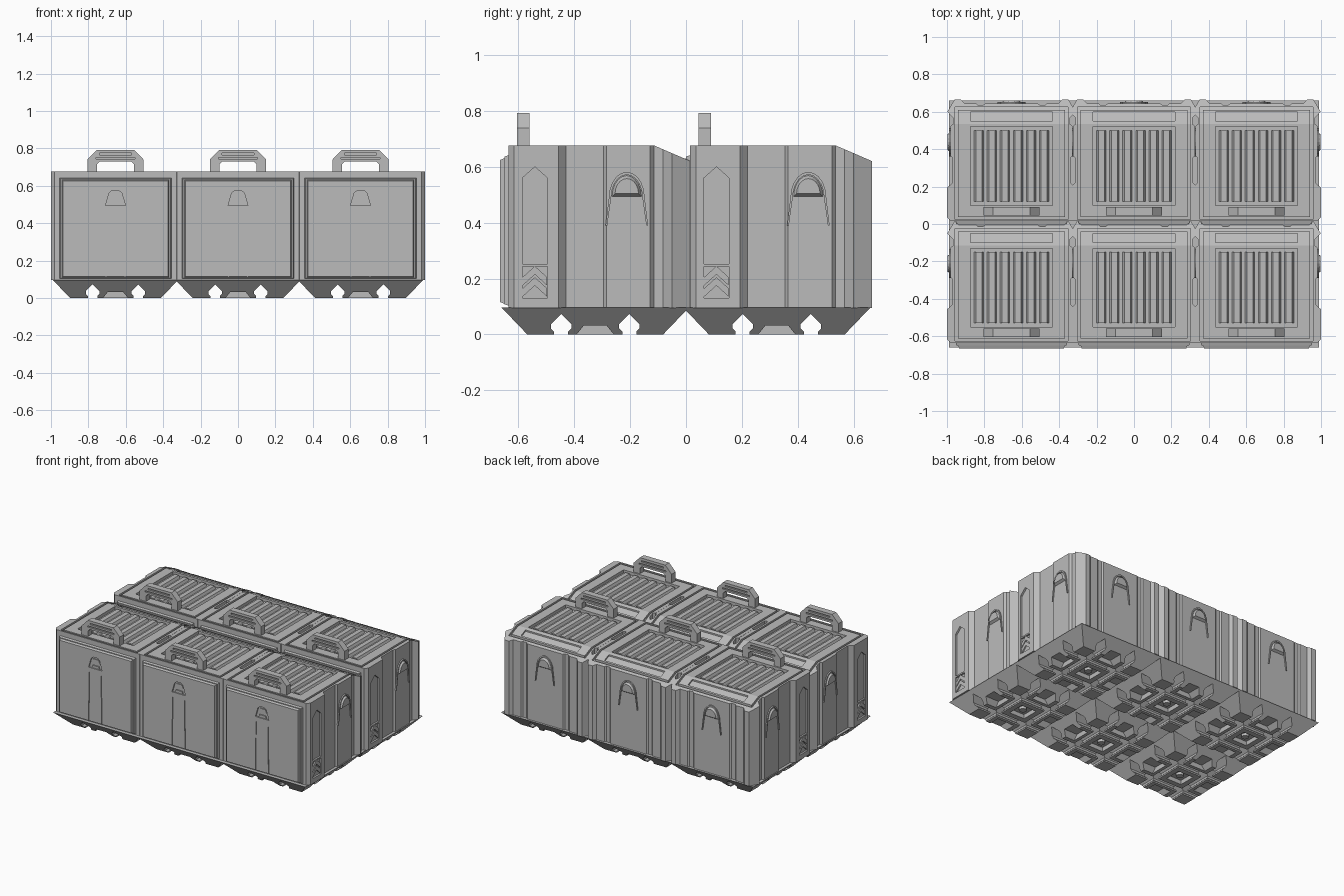
import bpy, bmesh, math

if "Cube" in bpy.data.objects:
    bpy.data.objects.remove(bpy.data.objects["Cube"])

grey = bpy.data.materials.new("light_grey")
grey.diffuse_color = (0.5, 0.5, 0.5, 1)
grey.use_nodes = True
grey.node_tree.nodes["Principled BSDF"].inputs["Base Color"].default_value = grey.diffuse_color

# Axis mappings: (a, b) is the outline, h is the extrusion direction
PLAN = lambda a, b, h: (a, b, h)
RIGHT = lambda a, b, h: (h, a, b)
LEFT = lambda a, b, h: (-h, a, b)
BACK = lambda a, b, h: (a, h, b)
FRONT = lambda a, b, h: (a, -h, b)
parts = []


def prism(name, pts, lo, hi, f, inset=0.0, cutter=False):
    """Extrude an outline from lo to hi; inset shrinks the hi end."""
    ca = (min(p[0] for p in pts) + max(p[0] for p in pts)) / 2
    cb = (min(p[1] for p in pts) + max(p[1] for p in pts)) / 2
    wa = max(p[0] for p in pts) - ca
    wb = max(p[1] for p in pts) - cb
    bm = bmesh.new()
    v0 = [bm.verts.new(f(a, b, lo)) for a, b in pts]
    v1 = [bm.verts.new(f(ca + (a - ca) * (1 - inset / wa),
                         cb + (b - cb) * (1 - inset / wb), hi)) for a, b in pts]
    bm.faces.new(v0)
    bm.faces.new(v1)
    for i in range(len(pts)):
        j = (i + 1) % len(pts)
        bm.faces.new((v0[i], v0[j], v1[j], v1[i]))
    bmesh.ops.recalc_face_normals(bm, faces=bm.faces)
    me = bpy.data.meshes.new(name)
    bm.to_mesh(me)
    bm.free()
    me.materials.append(grey)
    ob = bpy.data.objects.new(name, me)
    bpy.context.collection.objects.link(ob)
    if not cutter:
        parts.append(ob)
    return ob


def cut(target, cutters):
    """Subtract the cutters and bake the result."""
    for c in cutters:
        m = target.modifiers.new("cut", 'BOOLEAN')
        m.operation, m.solver, m.object = 'DIFFERENCE', 'EXACT', c
    bpy.context.view_layer.update()
    dg = bpy.context.evaluated_depsgraph_get()
    me = bpy.data.meshes.new_from_object(target.evaluated_get(dg))
    target.modifiers.clear()
    target.data = me
    for c in cutters:
        bpy.data.objects.remove(c)


def rect(a0, b0, a1, b1):
    return [(a0, b0), (a1, b0), (a1, b1), (a0, b1)]


def hole(pts, lo, hi, f):
    return prism("cutter", pts, lo, hi, f, cutter=True)


# Body with interlocking side outline
half = [(0.325, -0.31), (0.345, -0.29), (0.345, -0.132), (0.315, -0.104),
        (0.315, 0.03), (0.327, 0.04), (0.327, 0.197), (0.312, 0.21),
        (0.312, 0.243), (0.343, 0.275), (0.305, 0.34), (0.27, 0.34),
        (0.25, 0.32), (0.19, 0.32), (0.18, 0.312), (0.15, 0.312), (0.14, 0.32)]
body = prism("body", half + [(-x, y) for x, y in reversed(half)], 0.095, 0.677, PLAN)
cuts = [hole([(0.21, 0.677), (0.5, 0.552), (0.5, 0.9), (0.21, 0.9)], -0.6, 0.6, RIGHT)]

# Lid seam grooves, following the rear slope
seam = [(-0.3, 0.662), (0.21, 0.662), (0.3, 0.623), (0.3, 0.8), (-0.3, 0.8)]
cuts += [hole(seam, 0.287, 0.301, RIGHT), hole(seam, 0.287, 0.301, LEFT),
         hole(rect(-0.294, -0.3, 0.294, -0.287), 0.662, 0.8, PLAN),
         hole([(0.285, 0.63), (0.3, 0.623), (0.3, 0.8), (0.285, 0.8)], -0.294, 0.294, RIGHT)]
# Ribbed recess and rear slope recess
cuts += [hole(rect(-0.22, -0.225, 0.22, 0.195), 0.655, 0.8, PLAN),
         hole([(0.225, 0.66), (0.275, 0.638), (0.275, 0.8), (0.225, 0.8)], -0.22, 0.22, RIGHT)]
# Pointed side recesses
arrow = [(-0.261, 0.13), (-0.171, 0.13), (-0.171, 0.56), (-0.216, 0.6), (-0.261, 0.56)]
cuts += [hole(arrow, 0.332, 0.5, f) for f in (RIGHT, LEFT)]
cut(body, cuts)

# Lid ribs
for i in range(6):
    x = -0.175 + i * 0.07
    prism("lid_rib", [(x - 0.026, 0.654), (x + 0.026, 0.654), (x + 0.016, 0.673),
                      (x - 0.016, 0.673)], -0.205, 0.175, BACK)

# Chevrons and bar inside the side recesses
for f in (RIGHT, LEFT):
    for z in (0.135, 0.175):
        prism("side_chevron", [(-0.26, z), (-0.216, z + 0.04), (-0.172, z), (-0.172, z + 0.03),
                               (-0.216, z + 0.07), (-0.26, z + 0.03)], 0.331, 0.341, f)
    prism("side_bar", rect(-0.261, 0.243, -0.171, 0.253), 0.331, 0.344, f)

# Arched hoods on the sides and back
for f, u, d in ((RIGHT, 0.113, 0.327), (LEFT, 0.113, 0.327), (BACK, 0.0, 0.32)):
    arc = [math.pi * i / 10 for i in range(11)]
    def arch(w, top):
        return [(u + w * math.cos(t), 0.49 + (top - 0.49) * math.sin(t)) for t in arc]
    outer = [(u + 0.076, 0.39)] + arch(0.064, 0.582) + [(u - 0.076, 0.39)]
    inner = [(u + 0.07, 0.39)] + arch(0.056, 0.572) + [(u - 0.07, 0.39)]
    prism("arch_trim", outer + inner[::-1], d - 0.005, d + 0.008, f)
    prism("arch_hood", arch(0.056, 0.572), d - 0.005, d + 0.016, f, 0.014)

# Front plate with bevelled rim, hood pocket and lower strip
prism("front_rim", rect(-0.302, 0.1, 0.302, 0.645), 0.3, 0.325, FRONT, 0.008)
plate = prism("front_plate", rect(-0.288, 0.108, 0.288, 0.633), 0.32, 0.34, FRONT, 0.008)
hood = [(-0.053, 0.495), (0.053, 0.495), (0.034, 0.56), (0.018, 0.575),
        (-0.018, 0.575), (-0.034, 0.56)]
groove = [hole(hood, 0.33, 0.4, FRONT)]
for s in (-1, 1):
    groove.append(hole([(s * 0.054, 0.108), (s * 0.049, 0.108), (s * 0.045, 0.46),
                        (s * 0.048, 0.46)], 0.333, 0.4, FRONT))
cut(plate, groove)
prism("front_latch", [(-0.03, 0.498), (0.03, 0.498), (0.024, 0.516), (-0.024, 0.516)],
      0.325, 0.338, FRONT)
prism("front_latch_top", [(-0.036, 0.535), (0.036, 0.535), (0.022, 0.562), (-0.022, 0.562)],
      0.325, 0.337, FRONT)

# Carry handle with finger grooves
o = [(0.15, 0.66), (0.15, 0.74), (0.1, 0.792)]
n = [(0.1, 0.66), (0.1, 0.715), (0.085, 0.73)]
handle = prism("handle", o + [(-x, z) for x, z in reversed(o)] + [(-x, z) for x, z in n]
               + n[::-1], 0.235, 0.28, FRONT)
cut(handle, [hole(rect(-w, z, w, z + 0.009), lo, hi, FRONT)
             for w, z in ((0.105, 0.743), (0.085, 0.765))
             for lo, hi in ((0.27, 0.4), (0.1, 0.245))])

# Tapered base with crossing keyhole channels
base = prism("base", rect(-0.335, -0.335, 0.335, 0.335), 0.096, 0.0, PLAN, 0.092)
keyhole = [(-0.025, -0.02), (0.025, -0.02), (0.025, 0.01), (0.037, 0.022), (0.037, 0.036),
           (0, 0.073), (-0.037, 0.036), (-0.037, 0.022), (-0.025, 0.01)]
trap = [(-0.075, -0.01), (0.075, -0.01), (0.04, 0.033), (-0.04, 0.033)]
cuts = []
for f in (RIGHT, BACK):
    for c in (-0.122, 0.122):
        cuts.append(hole([(a + c, b) for a, b in keyhole], -0.5, 0.5, f))
    for lo, hi in ((-0.5, -0.17), (0.17, 0.5)):
        cuts.append(hole(trap, lo, hi, f))
cuts.append(hole(rect(-0.06, -0.06, 0.06, 0.06), -0.1, 0.03, PLAN))
cut(base, cuts)
# Small boss in the central pocket
prism("base_boss", [(0.025 * math.cos(i * math.pi / 6), 0.025 * math.sin(i * math.pi / 6))
                    for i in range(12)], 0.012, 0.035, PLAN)

# Repeat the crate in two rows of three
for ob in list(parts):
    for i in range(3):
        for j in range(2):
            c = ob if i == j == 0 else ob.copy()
            c.location = ((i - 1) * 0.655, (j - 0.5) * 0.65, 0)
            if c is not ob:
                bpy.context.collection.objects.link(c)
